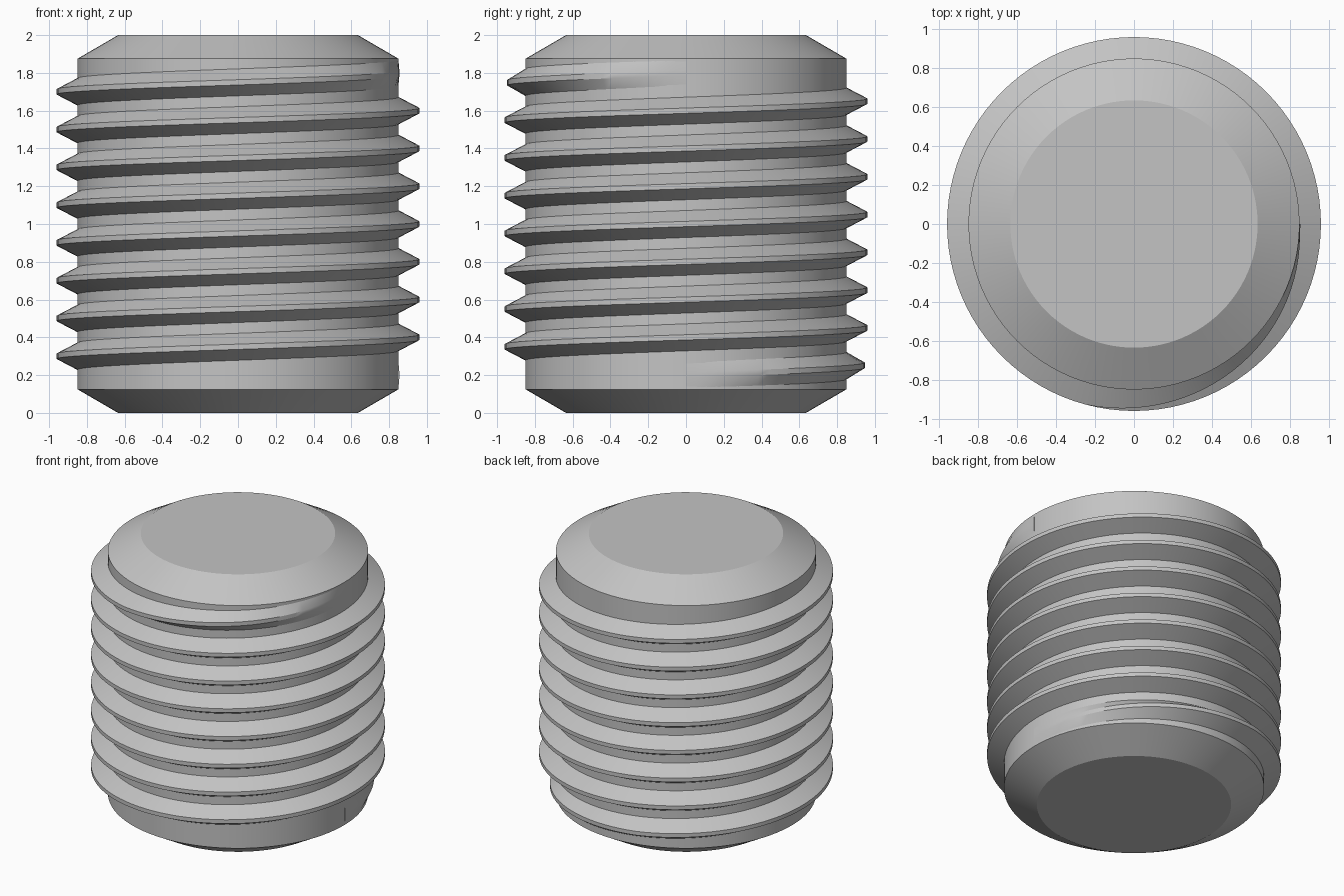
import bpy, bmesh, math

cube = bpy.data.objects.get("Cube")
if cube:
    bpy.data.objects.remove(cube, do_unlink=True)

SEGMENTS = 96          # steps per full turn
CORE_R, CREST_R, END_R = 0.85, 0.96, 0.635
HEIGHT, CHAMFER = 2.0, 0.125
PITCH, TURNS, START_Z = 0.2, 8, 0.2
ROOT_HALF, CREST_HALF = 0.072, 0.014
FADE = 0.29            # turns over which the thread runs out

metal = bpy.data.materials.new("plain grey metal")
metal.use_nodes = True
grey = (0.55, 0.55, 0.55, 1)
metal.diffuse_color = grey
metal.node_tree.nodes["Principled BSDF"].inputs["Base Color"].default_value = grey


def ring_point(radius, turn, z):
    a = 2 * math.pi * turn
    return (radius * math.cos(a), radius * math.sin(a), z)


def finish(name, bm):
    bmesh.ops.recalc_face_normals(bm, faces=bm.faces)
    mesh = bpy.data.meshes.new(name)
    bm.to_mesh(mesh)
    bm.free()
    mesh.materials.append(metal)
    obj = bpy.data.objects.new(name, mesh)
    bpy.context.collection.objects.link(obj)
    bpy.ops.object.select_all(action='DESELECT')
    obj.select_set(True)
    bpy.context.view_layer.objects.active = obj
    bpy.ops.object.shade_smooth_by_angle(angle=math.radians(25))
    return obj


def bridge(bm, a, b, closed):
    n = len(a)
    for i in range(n if closed else n - 1):
        j = (i + 1) % n
        bm.faces.new((a[i], a[j], b[j], b[i]))


# Cylindrical core with a chamfer at each end
bm = bmesh.new()
profile = [(END_R, 0), (CORE_R, CHAMFER), (CORE_R, HEIGHT - CHAMFER), (END_R, HEIGHT)]
rings = [[bm.verts.new(ring_point(r, i / SEGMENTS, z)) for i in range(SEGMENTS)]
         for r, z in profile]
for low, high in zip(rings, rings[1:]):
    bridge(bm, low, high, True)
bm.faces.new(rings[0])
bm.faces.new(rings[-1])
finish("core", bm)

# Right-handed helical thread that fades out at both ends
bm = bmesh.new()
sections = []
for i in range(TURNS * SEGMENTS + 1):
    turn = i / SEGMENTS
    fade = min(1, turn / FADE, (TURNS - turn) / FADE)
    crest = CORE_R + (CREST_R - CORE_R) * max(0.04, fade)
    z = START_Z + PITCH * turn
    section = [(CORE_R - 0.001, -ROOT_HALF), (crest, -CREST_HALF),
               (crest, CREST_HALF), (CORE_R - 0.001, ROOT_HALF)]
    sections.append([bm.verts.new(ring_point(r, turn, z + dz)) for r, dz in section])
for a, b in zip(sections, sections[1:]):
    bridge(bm, a, b, True)
bm.faces.new(sections[0])
bm.faces.new(sections[-1])
finish("thread", bm)
